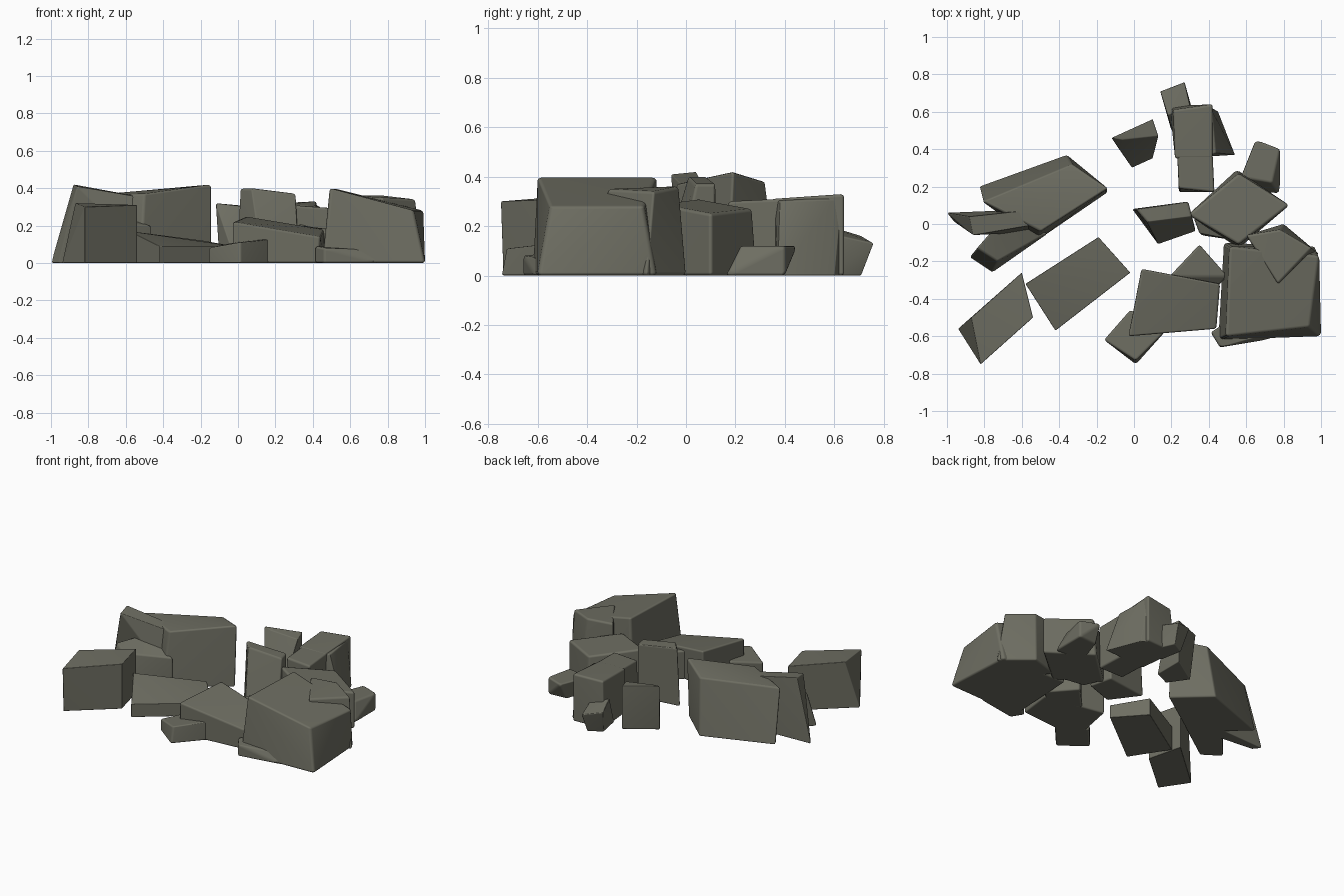
import bpy
import bmesh

default_cube = bpy.data.objects.get("Cube")
if default_cube:
    bpy.data.objects.remove(default_cube, do_unlink=True)

stone = bpy.data.materials.new("grey_green_stone")
stone.use_nodes = True
colour = (.155, .155, .122, 1)
stone.diffuse_color = colour
shader = next(n for n in stone.node_tree.nodes if n.type == "BSDF_PRINCIPLED")
shader.inputs["Base Color"].default_value = colour
shader.inputs["Roughness"].default_value = .9


def rock(name, west, north, east, south, heights, round_edge=.012, **lean):
    """Convex block: four ground corners, a height above each one, and optional
    sideways shifts of the upper corners (lean_west, lean_north, ...)."""
    bm = bmesh.new()
    corners = dict(west=west, north=north, east=east, south=south)
    for (side, (x, y)), height in zip(corners.items(), heights):
        dx, dy = lean.get("lean_" + side, (0, 0))
        bm.verts.new((x, y, 0))
        bm.verts.new((x + dx, y + dy, height))
    bmesh.ops.convex_hull(bm, input=bm.verts)
    bmesh.ops.dissolve_limit(bm, angle_limit=.02, verts=bm.verts, edges=bm.edges)
    bmesh.ops.recalc_face_normals(bm, faces=bm.faces)
    for face in bm.faces:
        face.smooth = True
    mesh = bpy.data.meshes.new(name)
    bm.to_mesh(mesh)
    bm.free()
    mesh.materials.append(stone)
    obj = bpy.data.objects.new(name, mesh)
    bpy.context.collection.objects.link(obj)
    # Worn, slightly rounded edges
    bevel = obj.modifiers.new("worn_edges", "BEVEL")
    bevel.width = round_edge
    bevel.segments = 2
    bevel.limit_method = "ANGLE"
    bevel.angle_limit = .4
    bevel.harden_normals = True


# Right-hand group of rocks
rock("front_right_block", west=(-.94, -.56), north=(-.6, -.26), east=(-.54, -.5),
     south=(-.82, -.74), heights=(.32, .31, .31, .3), round_edge=.004,
     lean_west=(.07, .06), lean_south=(0, -.01))
rock("front_right_slab", west=(-.58, -.32), north=(-.19, -.07), east=(-.02, -.26),
     south=(-.42, -.57), heights=(.17, .12, .09, .09), round_edge=.004)
rock("right_boulder", west=(-.83, .2), north=(-.36, .37), east=(-.14, .17),
     south=(-.52, -.09), heights=(.36, .38, .42, .37),
     lean_west=(.02, -.08), lean_north=(.03, -.05), lean_east=(0, .02),
     lean_south=(.02, .05))
rock("right_leaning_wall", west=(-1, .06), north=(-.5, .08), east=(-.45, -.04),
     south=(-.96, .01), heights=(.42, .35, .34, .41), round_edge=.006,
     lean_west=(.12, -.02), lean_east=(0, .05), lean_south=(.1, -.07))
rock("right_rubble", west=(-.88, -.18), north=(-.7, .03), east=(-.46, -.05),
     south=(-.76, -.26), heights=(.24, .28, .2, .22),
     lean_west=(.04, .05), lean_south=(.03, .06))

# Left-hand group of rocks
rock("front_left_boulder", west=(.45, -.62), north=(.48, -.1), east=(.97, -.12),
     south=(1, -.6), heights=(.4, .4, .28, .28), round_edge=.015,
     lean_west=(.04, .02), lean_north=(.03, -.02), lean_east=(.02, -.05),
     lean_south=(-.06, .05))
rock("left_wedge", west=(.6, -.06), north=(.8, 0), east=(.99, -.16),
     south=(.78, -.35), heights=(.36, .36, .34, .35),
     lean_north=(-.02, -.03), lean_east=(-.04, .03), lean_south=(-.01, .03))
rock("left_boulder", west=(.29, .05), north=(.55, .29), east=(.83, .1),
     south=(.56, -.13), heights=(.31, .27, .25, .29), round_edge=.015,
     lean_north=(.01, -.02), lean_south=(0, .02))
rock("left_boulder_foot", west=(.32, .03), north=(.5, .1), east=(.56, -.09),
     south=(.36, -.06), heights=(.21, .22, .16, .18), lean_south=(-.01, .01))
rock("front_left_foot", west=(.41, -.58), north=(.68, -.4), east=(.76, -.61),
     south=(.46, -.66), heights=(.09, .08, .07, .08), lean_east=(-.05, .02))
rock("outer_left_stone", west=(.57, .18), north=(.64, .39), east=(.78, .4),
     south=(.78, .16), heights=(.12, .12, .12, .12),
     lean_west=(0, .07), lean_north=(.01, .06), lean_south=(-.04, .06))

# Middle and front rocks
rock("middle_stone", west=(-.01, .08), north=(.29, .12), east=(.33, -.04),
     south=(.13, -.11), heights=(.4, .37, .37, .4),
     lean_west=(.02, 0), lean_east=(-.02, .08), lean_south=(-.06, .12))
rock("front_middle_slab", west=(-.03, -.6), north=(.04, -.24), east=(.46, -.32),
     south=(.43, -.56), heights=(.22, .25, .18, .14), lean_south=(.01, 0))
rock("front_foot_stone", west=(-.16, -.62), north=(-.02, -.46), east=(.18, -.56),
     south=(.01, -.75), heights=(.08, .11, .13, .11), lean_south=(0, .02))
rock("front_middle_back_stone", west=(.19, -.28), north=(.35, -.11),
     east=(.5, -.28), south=(.42, -.36), heights=(.2, .2, .18, .12))

# Back rocks
rock("back_block", west=(.22, .35), north=(.19, .63), east=(.42, .64),
     south=(.42, .35), heights=(.31, .32, .33, .31), lean_north=(.02, -.02))
rock("back_inner_block", west=(.24, .17), north=(.23, .4), east=(.42, .38),
     south=(.43, .17), heights=(.3, .31, .31, .3), lean_west=(0, .02))
rock("back_left_shard", west=(.38, .36), north=(.4, .63), east=(.45, .6),
     south=(.54, .37), heights=(.31, .32, .31, .3), round_edge=.006,
     lean_east=(-.03, 0), lean_south=(-.1, .01))
rock("back_small_stone", west=(.2, .5), north=(.17, .66), east=(.26, .71),
     south=(.32, .58), heights=(.2, .16, .13, .16), round_edge=.006,
     lean_west=(-.02, .08), lean_north=(-.03, .05), lean_east=(.01, .05),
     lean_south=(-.02, .05))
rock("back_right_stone", west=(-.1, .43), north=(.1, .56), east=(.1, .35),
     south=(-.01, .3), heights=(.32, .3, .29, .31), round_edge=.005,
     lean_west=(-.02, .03), lean_east=(.03, .12), lean_south=(-.05, .15))
